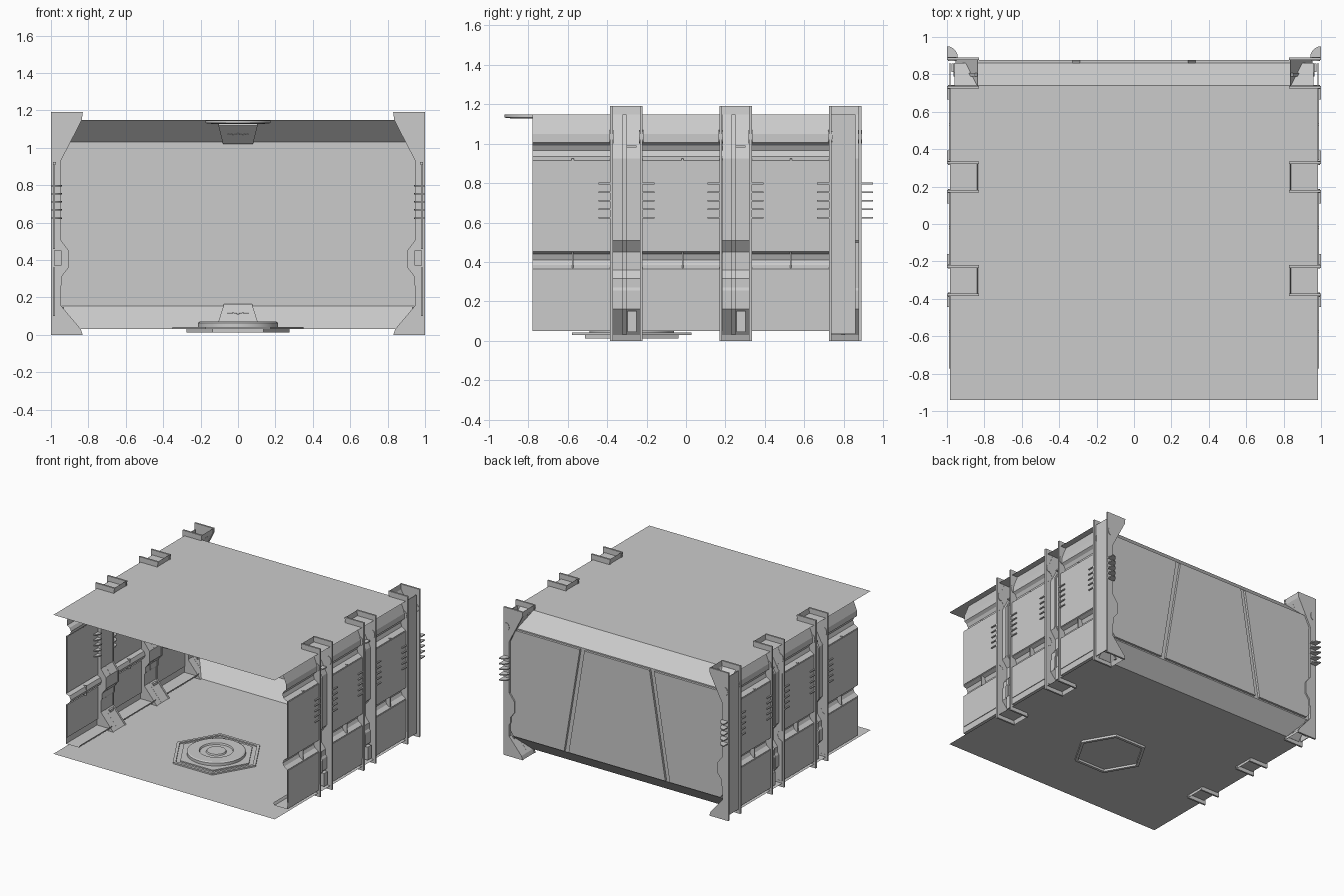
import bpy, bmesh, math
from mathutils import Vector

if "Cube" in bpy.data.objects:
    bpy.data.objects.remove(bpy.data.objects["Cube"])


def finish(name, bm, mirror=False):
    bmesh.ops.recalc_face_normals(bm, faces=bm.faces)
    me = bpy.data.meshes.new(name)
    bm.to_mesh(me)
    bm.free()
    ob = bpy.data.objects.new(name, me)
    bpy.context.collection.objects.link(ob)
    if mirror:
        m = ob.modifiers.new("mirror", "MIRROR")
        m.use_clip = False
        m.merge_threshold = 0.00001
    return ob


def solid(name, pts, vec, mirror=False):
    """Planar polygon extruded along a vector into a closed solid."""
    bm = bmesh.new()
    a = [bm.verts.new(p) for p in pts]
    b = [bm.verts.new(Vector(p) + Vector(vec)) for p in pts]
    n = len(a)
    bm.faces.new(a)
    bm.faces.new(b[::-1])
    for i in range(n):
        bm.faces.new((a[i], b[i], b[(i + 1) % n], a[(i + 1) % n]))
    return finish(name, bm, mirror)


def sheet(name, pts, vec, mirror=False):
    """Open profile swept along a vector into a single-skin surface."""
    bm = bmesh.new()
    a = [bm.verts.new(p) for p in pts]
    b = [bm.verts.new(Vector(p) + Vector(vec)) for p in pts]
    for i in range(len(a) - 1):
        bm.faces.new((a[i], b[i], b[i + 1], a[i + 1]))
    return finish(name, bm, mirror)


def box(name, x, y, z, mirror=False):
    return solid(name, [(x[0], y[0], z[0]), (x[1], y[0], z[0]), (x[1], y[1], z[0]),
                        (x[0], y[1], z[0])], (0, 0, z[1] - z[0]), mirror)


def lathe(name, prof, n, cy):
    """Ring or disc with n sides: (radius, z) profile turned about a vertical axis."""
    bm = bmesh.new()
    rings = [[bm.verts.new((r * math.cos(2 * math.pi * i / n),
                            cy + r * math.sin(2 * math.pi * i / n), z))
              for i in range(n)] for r, z in prof]
    for p, q in zip(rings, rings[1:]):
        for i in range(n):
            bm.faces.new((p[i], p[(i + 1) % n], q[(i + 1) % n], q[i]))
    bm.faces.new(rings[-1])
    return finish(name, bm)


# Floor and ceiling sheets
for nm, z in (("floor", 0.03), ("ceiling", 1.148)):
    sheet(nm, [(-0.985, -0.94, z), (0.985, -0.94, z)], (0, 1.68, 0))

# Back wall with sloped top and bottom strips
sheet("back_wall", [(-0.96, 0.74, 0.03), (-0.96, 0.86, 0.155),
                    (-0.96, 0.86, 1.03), (-0.96, 0.74, 1.148)], (1.92, 0, 0))
# Raised outer panels leaving two slanted grooves
zt, zb = 1.02, 0.165
solid("back_center_panel", [(-0.29, 0.86, zt), (0.29, 0.86, zt),
                            (0.43, 0.86, zb), (-0.43, 0.86, zb)], (0, 0.018, 0))
solid("back_side_panel", [(0.33, 0.86, zt), (0.90, 0.86, zt), (0.945, 0.86, 0.93),
                          (0.945, 0.86, 0.2), (0.92, 0.86, zb), (0.47, 0.86, zb)],
      (0, 0.018, 0), True)
# Corner cover at the end of the back wall
box("corner_panel", (0.98, 0.986), (0.73, 0.86), (0.035, 1.148), True)

# Slanted lamps with small vents on the sloped strips
for nm, y0, z0, y1, z1, w1 in (("upper_lamp", 0.752, 1.13, 0.852, 1.03, 0.08),
                               ("lower_lamp", 0.765, 0.06, 0.855, 0.155, 0.075)):
    up = 1 if z1 > z0 else -1
    nrm = Vector((0, -0.72, 0.69 * up))
    solid(nm, [(-0.105, y0, z0), (0.105, y0, z0), (w1, y1, z1), (-w1, y1, z1)], nrm * 0.014)
    c = Vector((0, (y0 + y1) / 2, (z0 + z1) / 2)) + nrm * 0.014
    t = Vector((0, y1 - y0, z1 - z0)).normalized()
    for k in range(-3, 4):
        r = 0.011 if k == 0 else 0.006
        solid(nm + "_vent", [c + Vector((k * 0.017 + r * math.cos(a), 0, 0)) + t * r * math.sin(a)
                             for a in [i * math.pi / 4 for i in range(8)]], nrm * 0.003)

# Hexagonal floor pad with round centre and hollow underside
cy = -0.275
lathe("hex_border", [(0.35, 0.03), (0.35, 0.042), (0.325, 0.042), (0.325, 0.032),
                     (0.29, 0.032), (0.29, 0.042), (0.26, 0.042)], 6, cy)
lathe("hex_socket", [(0.275, 0.032), (0.275, 0.012), (0.25, 0.012), (0.25, 0.029)], 6, cy)
disc = lathe("round_pad", [(0.215, 0.04), (0.215, 0.064), (0.205, 0.07), (0.125, 0.07),
                           (0.12, 0.058), (0.075, 0.058), (0.07, 0.068)], 48, cy)
ceil_lamp = lathe("ceiling_lamp", [(0.175, 1.147), (0.175, 1.132), (0.13, 1.127)], 32, -0.745)

# Side wall profile (x, z): foot flange, two inward grooves, top turned in
wall = [(0.86, 0.07), (0.87, 0.05), (0.985, 0.05), (0.985, 0.365), (0.955, 0.385),
        (0.943, 0.41), (0.955, 0.44), (0.985, 0.453), (0.985, 0.915), (0.95, 0.935),
        (0.94, 0.965), (0.953, 0.99), (0.975, 1.005), (0.975, 1.05), (0.935, 1.148)]
for y0, y1 in ((-0.78, -0.37), (-0.22, 0.185), (0.335, 0.73)):
    sheet("side_wall", [(x, y0, z) for x, z in wall], (0, y1 - y0, 0), True)
    # Thin cladding plates either side of the groove
    for z0, z1 in ((0.1, 0.36), (0.458, 0.91)):
        box("wall_plate", (0.978, 0.99), (y0 + 0.008, y1 - 0.008), (z0, z1), True)
    # Groove divider, small tab and pipe under the ceiling edge
    ym = (y0 + y1) / 2
    box("groove_divider", (0.945, 0.984), (ym - 0.004, ym + 0.004), (0.37, 0.45), True)
    box("wall_tab", (0.972, 0.988), (ym - 0.006, ym + 0.006), (0.91, 0.925), True)

# Ribs: inner web outline plus two flange plates
rib = [(0.83, 1.19), (0.835, 1.148), (0.95, 0.925), (0.95, 0.51), (0.905, 0.45),
       (0.905, 0.36), (0.94, 0.315), (0.94, 0.27), (0.95, 0.255), (0.95, 0.16),
       (0.84, 0.03), (0.83, 0.0)]
for yc in (-0.302, 0.252, 0.808):
    a, b = yc - 0.083, yc + 0.082
    web = sheet("rib_web", [(x + 0.004, a, z) for x, z in rib], (0, b - a, 0), True)
    strip = rib[1:-1]
    loop = [(x + 0.003, yc - 0.02, z) for x, z in strip] + \
           [(x + 0.014, yc - 0.02, z) for x, z in reversed(strip)]
    solid("rib_seam", loop, (0, 0.02, 0), True)
    for y in (a, b - 0.014):
        solid("rib_flange", [(x, y, z) for x, z in rib] + [(1, y, 0), (1, y, 1.19)],
              (0, 0.014, 0), True)
        # Oval boss on each flange
        solid("rib_boss", [(0.972 + 0.023 * math.cos(t), y - 0.004, 1.035 + 0.034 * math.sin(t))
                           for t in [i * math.pi / 8 for i in range(16)]], (0, 0.022, 0), True)
    # Socket box at the foot and catch near the top
    box("rib_socket", (0.93, 0.975), (yc + 0.005, yc + 0.05), (0.045, 0.15), True)
    box("rib_catch", (0.93, 0.965), (yc, yc + 0.05), (0.98, 0.99), True)
    # Quarter-round cooling fins on both flanges
    for k in range(5):
        z = 0.62 + k * 0.0435
        for y, s in ((a, -1), (b, 1)):
            arc = [(1 - 0.058 * math.cos(t), y + s * 0.06 * math.sin(t), z)
                   for t in [i * math.pi / 12 for i in range(7)]]
            solid("cooling_fin", arc + [(1, y, z)], (0, 0, 0.008), True)

# Smooth the round pads, keep their edges sharp
for ob in (disc, ceil_lamp):
    bpy.ops.object.select_all(action="DESELECT")
    ob.select_set(True)
    bpy.context.view_layer.objects.active = ob
    bpy.ops.object.shade_smooth_by_angle(angle=math.radians(30))
